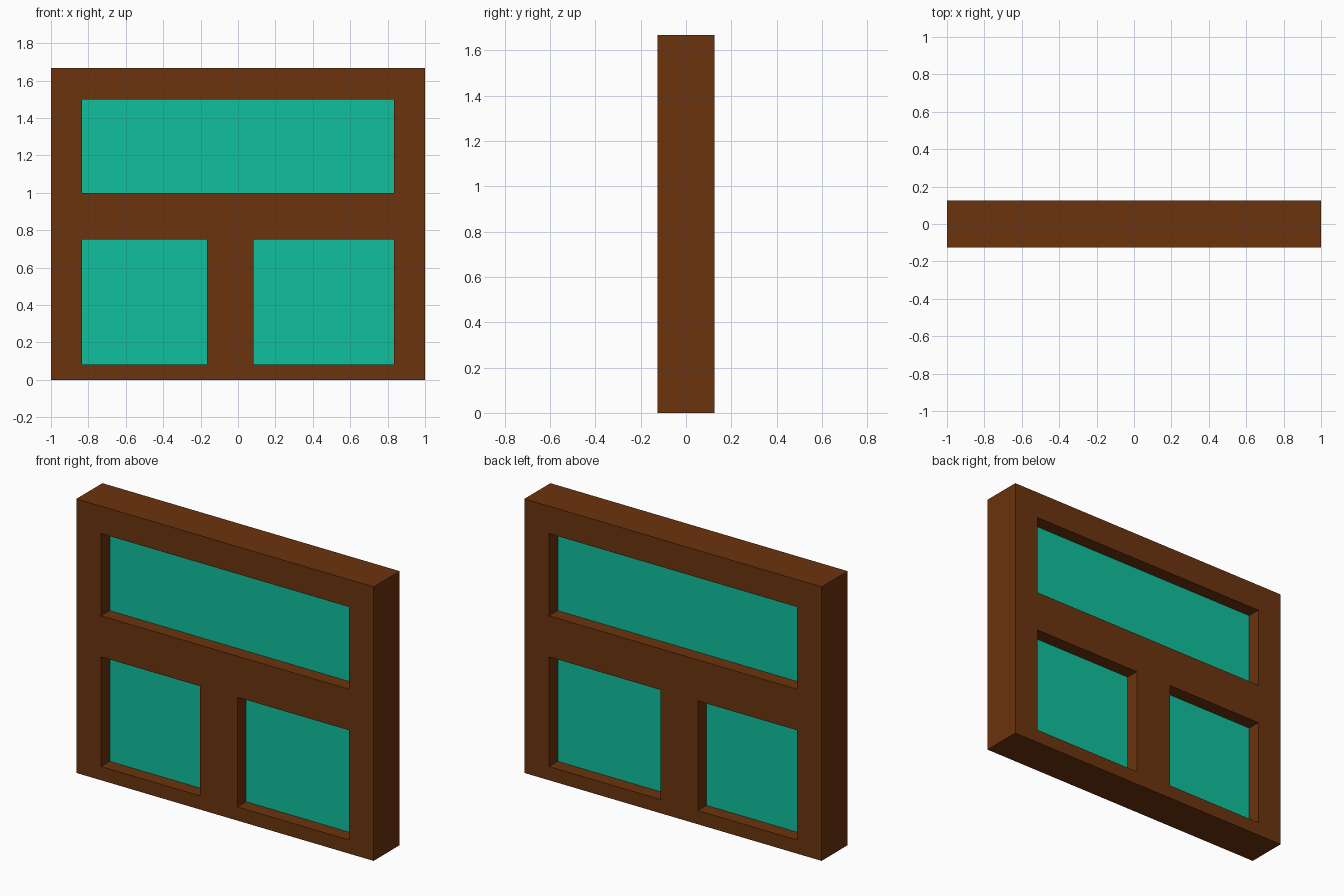
import bpy
import bmesh

cube = bpy.data.objects.get("Cube")
if cube:
    bpy.data.objects.remove(cube, do_unlink=True)

U = 1 / 12                 # construction module
DEPTH = 3 * U              # frame thickness
PANE = 1 * U               # glass thickness, centred in the frame

# Openings as x0, x1, z0, z1 in modules
OPENINGS = {
    "top_pane": (-10, 10, 12, 18),
    "lower_right_pane": (-10, -2, 1, 9),
    "lower_left_pane": (1, 10, 1, 9),
}


def material(name, rgb):
    mat = bpy.data.materials.new(name)
    mat.use_nodes = True
    mat.diffuse_color = (*rgb, 1)
    mat.node_tree.nodes["Principled BSDF"].inputs["Base Color"].default_value = (*rgb, 1)
    return mat


def slab(name, xs, zs, depth, mat, holes=()):
    """Grid of cells in x and z, minus the holes, extruded along y."""
    bm = bmesh.new()
    verts = {(x, z): bm.verts.new((x * U, -depth / 2, z * U)) for x in xs for z in zs}
    for x0, x1 in zip(xs, xs[1:]):
        for z0, z1 in zip(zs, zs[1:]):
            cx, cz = (x0 + x1) / 2, (z0 + z1) / 2
            if not any(a < cx < b and c < cz < d for a, b, c, d in holes):
                bm.faces.new([verts[p] for p in ((x0, z0), (x1, z0), (x1, z1), (x0, z1))])
    bmesh.ops.delete(bm, geom=[v for v in bm.verts if not v.link_faces], context='VERTS')
    front = bm.faces[:]
    back = bmesh.ops.extrude_face_region(bm, geom=front, use_keep_orig=True)["geom"]
    bmesh.ops.translate(bm, vec=(0, depth, 0),
                        verts=[g for g in back if isinstance(g, bmesh.types.BMVert)])
    bmesh.ops.recalc_face_normals(bm, faces=bm.faces[:])
    mesh = bpy.data.meshes.new(name)
    bm.to_mesh(mesh)
    bm.free()
    mesh.materials.append(mat)
    obj = bpy.data.objects.new(name, mesh)
    bpy.context.collection.objects.link(obj)
    return obj


wood = material("brown wood", (0.147, 0.033, 0.0044))
glass = material("teal glass", (0.0052, 0.527, 0.337))

# One-piece wooden frame with three openings
slab("window_frame", [-12, -10, -2, 1, 10, 12], [0, 1, 9, 12, 18, 20],
     DEPTH, wood, list(OPENINGS.values()))

# Glass panes recessed equally from front and back
for pane_name, (x0, x1, z0, z1) in OPENINGS.items():
    slab(pane_name, [x0, x1], [z0, z1], PANE, glass)
